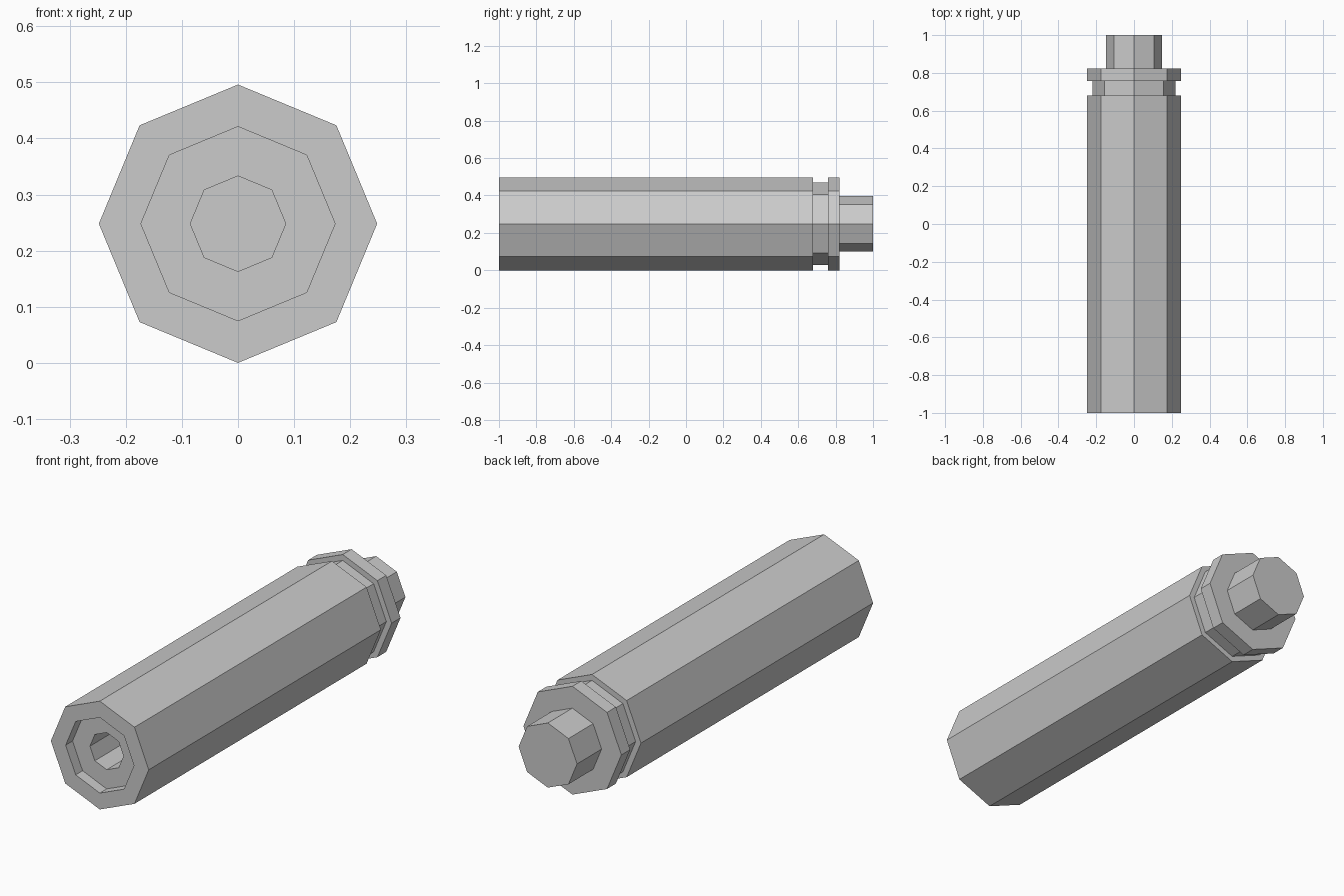
import bpy
import bmesh
from math import cos, sin, tau

if "Cube" in bpy.data.objects:
    bpy.data.objects.remove(bpy.data.objects["Cube"], do_unlink=True)

SIDES = 8
RADIUS = 0.248

grey = bpy.data.materials.new("plain grey")
grey.use_nodes = True
grey.diffuse_color = (0.6, 0.6, 0.6, 1)
grey.node_tree.nodes["Principled BSDF"].inputs["Base Color"].default_value = (0.6, 0.6, 0.6, 1)


def turned_part(name, profile):
    """Sweep (radius, y) steps round the long axis and cap both ends."""
    bm = bmesh.new()
    rings = [[bm.verts.new((r * cos(tau * i / SIDES), y, RADIUS + r * sin(tau * i / SIDES)))
              for i in range(SIDES)] for r, y in profile]
    for a, b in zip(rings, rings[1:]):
        for i in range(SIDES):
            j = (i + 1) % SIDES
            bm.faces.new((a[i], a[j], b[j], b[i]))
    bm.faces.new(rings[0])
    bm.faces.new(rings[-1])
    bmesh.ops.recalc_face_normals(bm, faces=bm.faces)
    mesh = bpy.data.meshes.new(name)
    bm.to_mesh(mesh)
    bm.free()
    mesh.materials.append(grey)
    obj = bpy.data.objects.new(name, mesh)
    bpy.context.collection.objects.link(obj)
    return obj


# Long barrel with a stepped bore in the front end
turned_part("barrel", [(0.085, -0.45), (0.085, -0.95), (0.173, -0.95),
                       (0.173, -1), (RADIUS, -1), (RADIUS, 0.68)])
# Narrow neck between barrel and flange
turned_part("neck", [(0.221, 0.66), (0.221, 0.78)])
# Rear flange
turned_part("flange", [(RADIUS, 0.758), (RADIUS, 0.822)])
# Rear stub
turned_part("stub", [(0.148, 0.8), (0.148, 1)])
